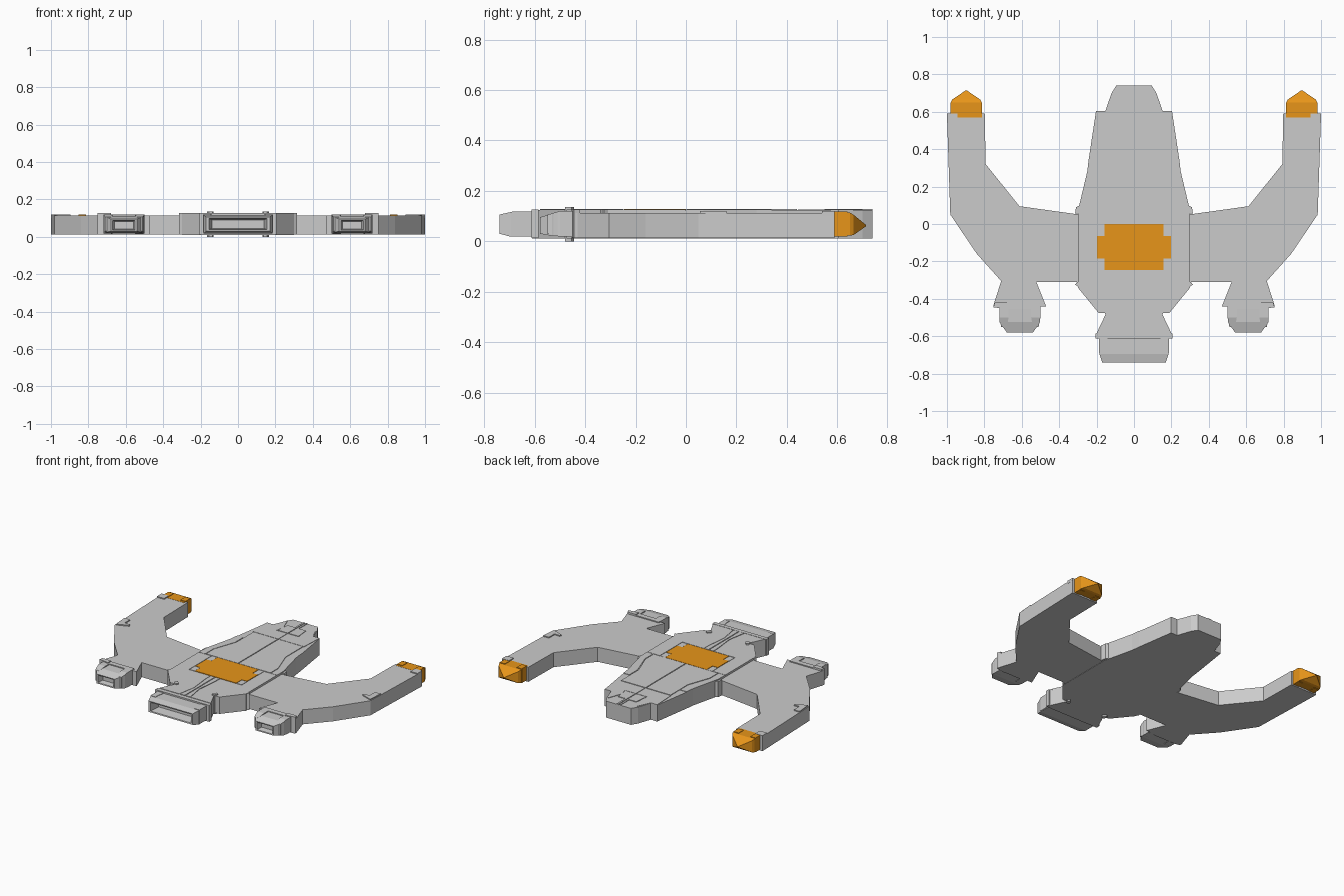
import bpy, bmesh

orange = bpy.data.materials.new("orange_paint")
orange.diffuse_color = (0.8, 0.3, 0.01, 1)


def finish(name, bm, mat=None):
    bmesh.ops.recalc_face_normals(bm, faces=bm.faces)
    me = bpy.data.meshes.new(name)
    bm.to_mesh(me)
    bm.free()
    ob = bpy.data.objects.new(name, me)
    bpy.context.collection.objects.link(ob)
    if mat:
        me.materials.append(mat)
    return ob


def prism(name, pts, z0, z1, mat=None):
    """Flat plan outline extruded upwards."""
    bm = bmesh.new()
    f = bm.faces.new([bm.verts.new((x, y, z0)) for x, y in pts])
    up = bmesh.ops.extrude_face_region(bm, geom=[f])["geom"]
    for v in up:
        if isinstance(v, bmesh.types.BMVert):
            v.co.z = z1
    return finish(name, bm, mat)


def whole(half):
    """Right half outline, front to back, completed by its reflection."""
    return half + [(-x, y) for x, y in reversed(half)]


def pair(name, pts, z0, z1, mat=None):
    for side, s in (("right", 1), ("left", -1)):
        prism(f"{side}_{name}", [(s * x, y) for x, y in pts], z0, z1, mat)


def loft(name, cx, sections, mat=None):
    """Rectangular rings (y, half width, z low, z high) joined along y."""
    bm = bmesh.new()
    rings = [[bm.verts.new((cx + a * w, y, z)) for a, z in
              ((-1, lo), (1, lo), (1, hi), (-1, hi))] for y, w, lo, hi in sections]
    for r, q in zip(rings, rings[1:]):
        for i in range(4):
            j = (i + 1) % 4
            bm.faces.new((r[i], r[j], q[j], q[i]))
    bm.faces.new(rings[0])
    bm.faces.new(rings[-1])
    return finish(name, bm, mat)


def rect(x0, x1, y0, y1):
    return [(x0, y0), (x1, y0), (x1, y1), (x0, y1)]


# central hull
prism("hull", whole([(0.095, 0.74), (0.12, 0.70), (0.153, 0.605), (0.203, 0.605),
                     (0.243, 0.34), (0.25, 0.28), (0.30, 0.07), (0.30, -0.34),
                     (0.19, -0.475), (0.148, -0.475), (0.20, -0.585), (0.20, -0.61)]),
      0.01, 0.124)

# raised hull plating, split by a centre seam
TOP = 0.128
pair("nose_plate", [(0.003, 0.74), (0.015, 0.74), (0.015, 0.645), (0.07, 0.645), (0.08, 0.55),
                    (0.07, 0.55), (0.003, 0.55)], 0.12, TOP)
pair("cockpit_plate", [(0.153, 0.605), (0.203, 0.605), (0.195, 0.445), (0.003, 0.445),
                       (0.003, 0.545), (0.085, 0.545), (0.075, 0.605), (0.11, 0.70)],
     0.12, 0.127)
pair("shoulder_plate", [(0.243, 0.34), (0.197, 0.34), (0.197, 0.25), (0.253, 0.09),
                        (0.253, 0.0), (0.30, 0.0), (0.30, 0.07), (0.25, 0.28)], 0.12, 0.127)
pair("fore_plate", [(0.003, 0.44), (0.19, 0.44), (0.19, 0.25), (0.247, 0.09), (0.247, 0.003),
                    (0.003, 0.003)], 0.12, TOP)
pair("flank_plate", [(0.203, -0.003), (0.30, -0.003), (0.30, -0.34), (0.19, -0.475),
                     (0.148, -0.475), (0.198, -0.58), (0.045, -0.58), (0.022, -0.45),
                     (0.038, -0.30), (0.038, -0.25), (0.203, -0.25)], 0.12, 0.127)
pair("spine_plate", [(0.003, -0.25), (0.034, -0.25), (0.034, -0.30), (0.018, -0.45),
                     (0.04, -0.58), (0.003, -0.58)], 0.12, TOP)

# orange centre panel with grey corner blocks
prism("centre_panel", whole([(0.158, 0.0), (0.158, -0.065), (0.198, -0.065), (0.198, -0.185),
                             (0.158, -0.185), (0.158, -0.245)]), 0.12, TOP, orange)
pair("panel_front_corner", rect(0.16, 0.2, -0.063, 0.0), 0.12, 0.127)
pair("panel_rear_corner", rect(0.16, 0.2, -0.245, -0.187), 0.12, 0.127)

# hull clamps
pair("waist_clamp", [(0.15, -0.445), (0.165, -0.455), (0.155, -0.48), (0.135, -0.48),
                     (0.13, -0.465)], 0.0, 0.135)
pair("hip_clamp", [(0.28, -0.31), (0.305, -0.31), (0.315, -0.325), (0.28, -0.345)], 0.012, 0.126)

# main engine: collar and hollow nozzle
prism("main_engine_collar", rect(-0.207, 0.207, -0.612, -0.585), 0.012, 0.126)
loft("main_engine", 0, [(-0.59, 0.185, 0.018, 0.116), (-0.695, 0.185, 0.018, 0.116),
                        (-0.74, 0.17, 0.03, 0.106), (-0.738, 0.155, 0.038, 0.098),
                        (-0.67, 0.14, 0.045, 0.09)])
pair("main_engine_cheek", [(0.14, -0.61), (0.188, -0.61), (0.188, -0.69), (0.15, -0.69),
                           (0.15, -0.66)], 0.022, 0.119)

# swept wings
pair("wing", [(0.25, 0.048), (0.31, 0.053), (0.612, 0.095), (0.793, 0.32), (0.798, 0.59),
              (1.0, 0.59), (0.982, 0.05), (0.84, -0.16), (0.71, -0.305), (0.75, -0.43),
              (0.75, -0.44), (0.47, -0.44), (0.522, -0.31), (0.25, -0.31)], 0.012, 0.113)
pair("wing_root_fairing", [(0.29, 0.10), (0.31, 0.09), (0.315, 0.055), (0.29, 0.055)], 0.012, 0.12)
pair("wing_elbow_pad", [(0.895, 0.085), (0.975, 0.055), (0.984, 0.16), (0.94, 0.16),
                        (0.94, 0.10), (0.90, 0.10)], 0.1, 0.12)
pair("wing_tip_pad", rect(0.945, 1.0, 0.54, 0.59), 0.1, 0.12)

# wing engines and orange weapon tips
for side, s in (("right", 1), ("left", -1)):
    cx = s * 0.61
    loft(f"{side}_engine", cx, [(-0.42, 0.108, 0.02, 0.115), (-0.525, 0.108, 0.02, 0.112),
                                (-0.58, 0.07, 0.03, 0.095), (-0.578, 0.06, 0.037, 0.088),
                                (-0.54, 0.05, 0.042, 0.082)])
    for k in (-1, 1):
        x = cx + k * 0.085
        loft(f"{side}_engine_cheek", x, [(-0.43, 0.025, 0.018, 0.12), (-0.50, 0.025, 0.018, 0.12),
                                         (-0.55, 0.015, 0.03, 0.105)])
    prism(f"{side}_engine_collar", rect(cx - 0.105, cx + 0.105, -0.455, -0.42), 0.014, 0.12)
    prism(f"{side}_engine_bracket", [(s * x, y) for x, y in
          ((0.68, -0.42), (0.745, -0.42), (0.752, -0.445), (0.68, -0.455))], 0.012, 0.126)

    tx = s * 0.897
    loft(f"{side}_weapon_tip", tx, [(0.57, 0.083, 0.022, 0.114), (0.65, 0.083, 0.022, 0.114),
                                    (0.665, 0.075, 0.025, 0.105), (0.715, 0.002, 0.06, 0.064)],
         orange)
    for k in (-1, 1):
        x = tx + k * 0.065
        prism(f"{side}_weapon_cheek", rect(x - 0.02, x + 0.02, 0.585, 0.64), 0.019, 0.118, orange)
